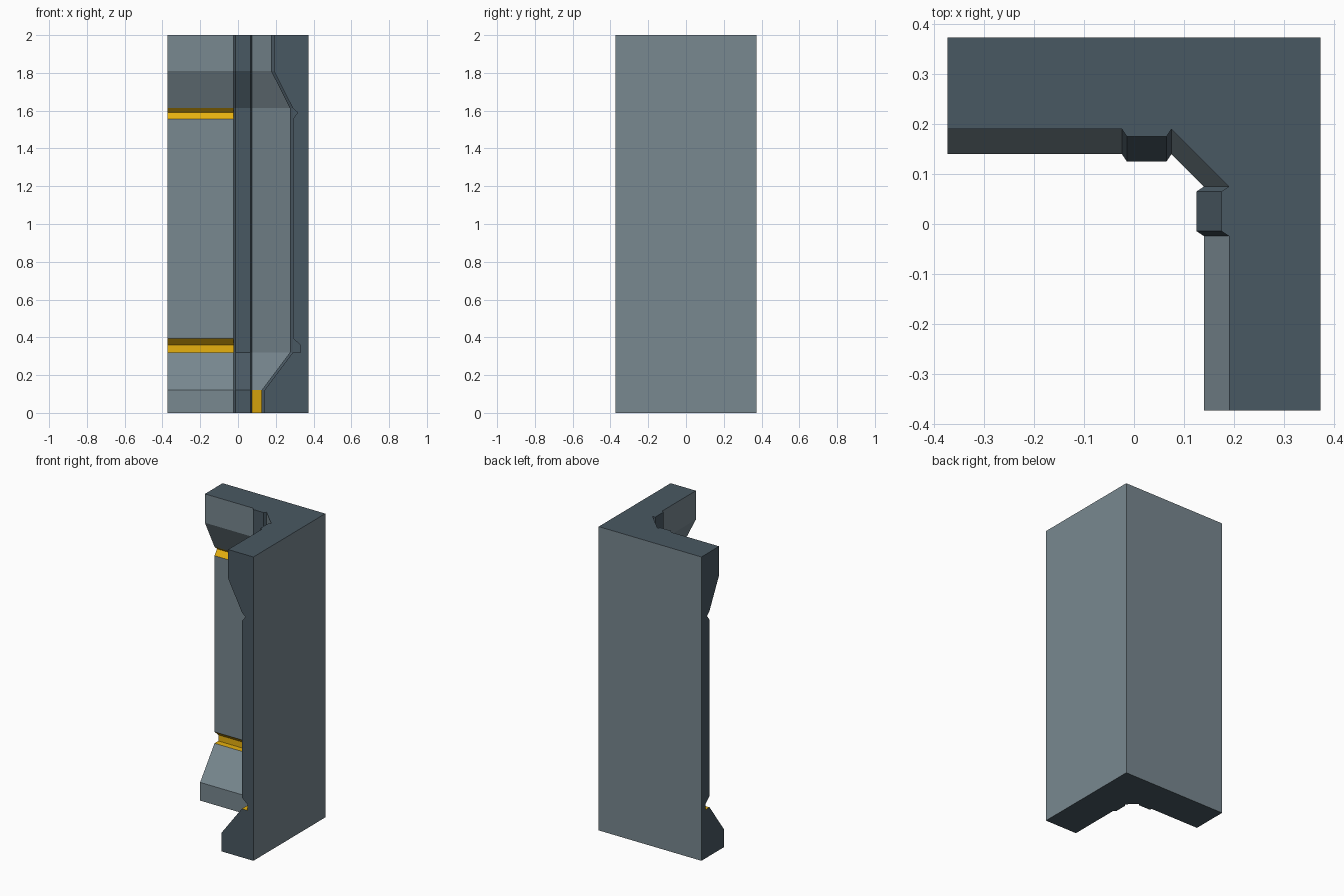
import bpy, bmesh, math

if "Cube" in bpy.data.objects:
    bpy.data.objects.remove(bpy.data.objects["Cube"])


def material(name, rgb):
    m = bpy.data.materials.new(name)
    lin = [((c / 255 + 0.055) / 1.055) ** 2.4 for c in rgb]
    m.diffuse_color = (*lin, 1)
    m.use_nodes = True
    m.node_tree.nodes["Principled BSDF"].inputs["Base Color"].default_value = m.diffuse_color
    return m


PANEL, FRAME, YELLOW = 0, 1, 2
mats = [material("panel grey", (120, 136, 144)),
        material("frame dark grey", (73, 88, 98)),
        material("trim yellow", (240, 184, 16))]

R = 0.374          # outer half width
# wall profile: height, wall face, wing face (deeper inside the grooves)
levels = [(0, .14, .14), (.12, .14, .14), (.32, .29, .29), (.32, .29, .33),
          (.36, .29, .33), (.395, .29, .29), (1.555, .29, .29), (1.59, .29, .316),
          (1.613, .29, .29), (1.81, .19, .19), (2, .19, .19)]
groove_layers = {2, 3, 4, 6, 7}


def plan(d, w):
    """Plan outline: outer corners, then wing, pilaster, diagonal and mirror."""
    half = [(-R, w), (-.024, w), (-.024, d), (-.014, d - .015),
            (.065, d - .015), (.075, d)]
    mirrored = [(y, x) for x, y in reversed(half)]
    return [(-R, R)] + half + mirrored + [(R, -R), (R, R)]


# colour of each strip of the outline
half_cols = [PANEL] + [FRAME] * 4
cols = [FRAME] + half_cols + [PANEL] + half_cols[::-1] + [FRAME, PANEL, PANEL]
WINGS, DIAGONAL = (1, 11), 6

bm = bmesh.new()
cache = {}


def vert(x, y, z):
    key = (round(x, 4), round(y, 4), round(z, 4))
    if key not in cache:
        cache[key] = bm.verts.new(key)
    return cache[key]


def face(vs, mat):
    vs = list(dict.fromkeys(vs))
    if len(vs) > 2 and bm.faces.get(vs) is None:
        bm.faces.new(vs).material_index = mat


# loft the corner wall through all levels
rings = [[vert(x, y, z) for x, y in plan(d, w)] for z, d, w in levels]
n = len(cols)
for i in range(len(rings) - 1):
    a, b = rings[i], rings[i + 1]
    for j in range(n):
        k = (j + 1) % n
        col = cols[j]
        if (j in WINGS and i in groove_layers) or (j == DIAGONAL and i == 0):
            col = YELLOW
        face([a[j], a[k], b[k], b[j]], col)

# end caps
face(rings[0], FRAME)
face(rings[-1], FRAME)

# merge flat areas of one colour
bmesh.ops.recalc_face_normals(bm, faces=bm.faces)
bmesh.ops.dissolve_limit(bm, angle_limit=math.radians(0.5), verts=bm.verts,
                         edges=bm.edges, delimit={'MATERIAL'})
bmesh.ops.recalc_face_normals(bm, faces=bm.faces)

me = bpy.data.meshes.new("corner_wall")
bm.to_mesh(me)
bm.free()
for m in mats:
    me.materials.append(m)
bpy.context.collection.objects.link(bpy.data.objects.new("corner_wall", me))
